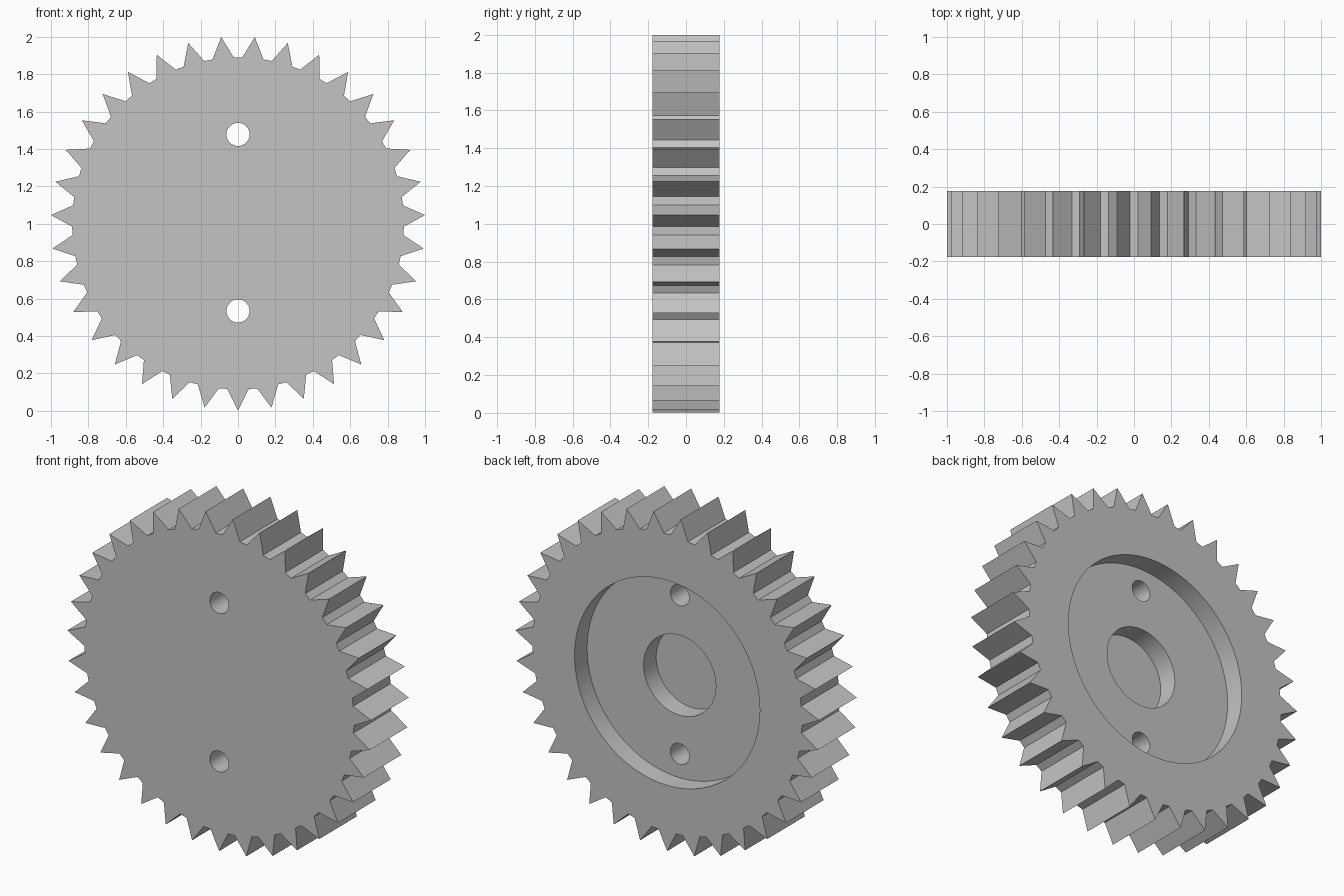
import bpy, bmesh
from math import sin, cos, radians, pi
from mathutils import Matrix

# Remove the default cube only
if "Cube" in bpy.data.objects:
    bpy.data.objects.remove(bpy.data.objects["Cube"])

TEETH = 35
TIP_R, ROOT_R = 1.001, 0.887
THICK = 0.354
CENTRE_Z = 1.002
STEP = 2 * pi / TEETH
ROOT_HALF = radians(1.45)      # half angle of the flat between teeth

grey = bpy.data.materials.new("steel grey")
grey.use_nodes = True
grey.diffuse_color = (0.55, 0.55, 0.55, 1)
grey.node_tree.nodes["Principled BSDF"].inputs["Base Color"].default_value = (0.55, 0.55, 0.55, 1)


def make_object(name, bm):
    bmesh.ops.recalc_face_normals(bm, faces=bm.faces)
    mesh = bpy.data.meshes.new(name)
    bm.to_mesh(mesh)
    bm.free()
    obj = bpy.data.objects.new(name, mesh)
    bpy.context.collection.objects.link(obj)
    mesh.materials.append(grey)
    return obj


def toothed_disc(name):
    """Pointed teeth with flat gaps, one tooth straight down, extruded along y."""
    bm = bmesh.new()
    ring = []
    for i in range(TEETH):
        tip = i * STEP
        gap = tip + STEP / 2
        for r, a in ((TIP_R, tip), (ROOT_R, gap - ROOT_HALF), (ROOT_R, gap + ROOT_HALF)):
            ring.append(bm.verts.new((r * sin(a), -THICK / 2, CENTRE_Z - r * cos(a))))
    face = bm.faces.new(ring)
    grown = bmesh.ops.extrude_face_region(bm, geom=[face], use_keep_orig=True)["geom"]
    bmesh.ops.translate(bm, vec=(0, THICK, 0),
                        verts=[v for v in grown if isinstance(v, bmesh.types.BMVert)])
    return make_object(name, bm)


def cylinder_y(name, radius, y0, y1, z, sides):
    bm = bmesh.new()
    place = Matrix.Translation((0, (y0 + y1) / 2, z)) @ Matrix.Rotation(pi / 2, 4, "X")
    bmesh.ops.create_cone(bm, cap_ends=True, segments=sides, radius1=radius,
                          radius2=radius, depth=y1 - y0, matrix=place)
    return make_object(name, bm)


def cut(body, cutter):
    cutter.hide_render = True
    mod = body.modifiers.new("cut", "BOOLEAN")
    mod.operation = "DIFFERENCE"
    mod.solver = "EXACT"
    mod.object = cutter
    bpy.context.view_layer.objects.active = body
    bpy.ops.object.modifier_apply(modifier=mod.name)
    bpy.data.objects.remove(cutter)


gear = toothed_disc("gear_wheel")

# Wide recess in the back, then a deeper central pocket
cut(gear, cylinder_y("recess_cutter", 0.61, THICK / 6, 0.4, CENTRE_Z, 96))
cut(gear, cylinder_y("pocket_cutter", 0.238, -THICK / 6, 0.4, CENTRE_Z, 64))

# Two bolt holes right through
for side in (1, -1):
    cut(gear, cylinder_y("bolt_hole_cutter", 0.062, -0.4, 0.4, CENTRE_Z + 0.004 + side * 0.472, 40))

# Smooth round walls, crisp teeth and rims
bpy.ops.object.select_all(action="DESELECT")
gear.select_set(True)
bpy.context.view_layer.objects.active = gear
bpy.ops.object.shade_smooth_by_angle(angle=radians(25))
